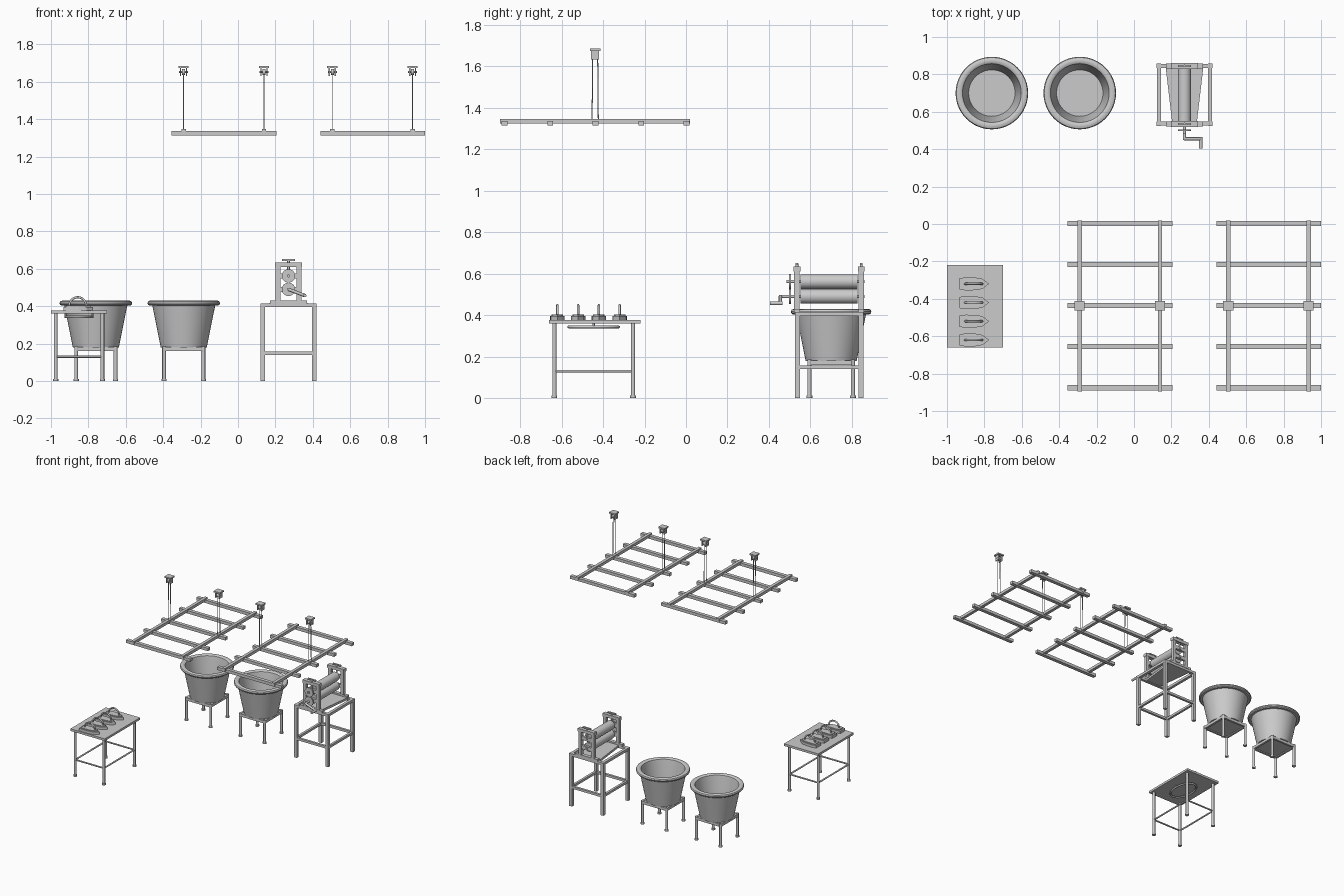
import bpy, bmesh
from math import pi, sin, cos
from mathutils import Vector

if "Cube" in bpy.data.objects:
    bpy.data.objects.remove(bpy.data.objects["Cube"])


def finish(name, bm, smooth=False):
    bmesh.ops.recalc_face_normals(bm, faces=bm.faces)
    me = bpy.data.meshes.new(name)
    bm.to_mesh(me)
    bm.free()
    ob = bpy.data.objects.new(name, me)
    bpy.context.collection.objects.link(ob)
    if smooth:
        bpy.ops.object.select_all(action='DESELECT')
        ob.select_set(True)
        bpy.context.view_layer.objects.active = ob
        bpy.ops.object.shade_smooth_by_angle(angle=0.6)
    return ob


def box(name, x0, x1, y0, y1, z0, z1):
    bm = bmesh.new()
    bmesh.ops.create_cube(bm, size=1)
    for v in bm.verts:
        v.co = ((x0 + x1) / 2 + v.co.x * (x1 - x0), (y0 + y1) / 2 + v.co.y * (y1 - y0),
                (z0 + z1) / 2 + v.co.z * (z1 - z0))
    return finish(name, bm)


def rod(name, a, b, r, r2=None, seg=16):
    a, b = Vector(a), Vector(b)
    d = b - a
    bm = bmesh.new()
    bmesh.ops.create_cone(bm, cap_ends=True, segments=seg, radius1=r,
                          radius2=r if r2 is None else r2, depth=d.length)
    bm.transform(d.to_track_quat('Z', 'Y').to_matrix().to_4x4())
    bmesh.ops.translate(bm, vec=(a + b) / 2, verts=bm.verts)
    return finish(name, bm, True)


def prism(name, pts, z0, z1):
    bm = bmesh.new()
    f = bm.faces.new([bm.verts.new((x, y, z0)) for x, y in pts])
    g = bmesh.ops.extrude_face_region(bm, geom=[f])['geom']
    bmesh.ops.translate(bm, vec=(0, 0, z1 - z0),
                        verts=[v for v in g if isinstance(v, bmesh.types.BMVert)])
    return finish(name, bm)


def lathe(name, prof, x, y, seg=48):
    bm = bmesh.new()
    vs = [bm.verts.new((r, 0, z)) for r, z in prof]
    es = [bm.edges.new(p) for p in zip(vs, vs[1:])]
    bmesh.ops.spin(bm, geom=vs + es, cent=(0, 0, 0), axis=(0, 0, 1), angle=2 * pi, steps=seg)
    bmesh.ops.remove_doubles(bm, verts=bm.verts, dist=1e-5)
    bmesh.ops.translate(bm, vec=(x, y, 0), verts=bm.verts)
    return finish(name, bm, True)


def tube(name, pts, r, cyclic=False):
    cu = bpy.data.curves.new(name, 'CURVE')
    cu.dimensions = '3D'
    cu.bevel_depth, cu.bevel_resolution, cu.use_fill_caps = r, 2, True
    sp = cu.splines.new('POLY')
    sp.points.add(len(pts) - 1)
    for p, c in zip(sp.points, pts):
        p.co = (*c, 1)
    sp.use_cyclic_u = cyclic
    ob = bpy.data.objects.new(name, cu)
    bpy.context.collection.objects.link(ob)


# Wash tubs on four-legged stands
RIM = [(0.172 + 0.004, 0.417)]
TUB = [(0, 0.18), (0.123, 0.18), (0.168, 0.403), (0.184, 0.403), (0.192, 0.409), (0.194, 0.417),
       (0.190, 0.426), (0.180, 0.43), (0.166, 0.43), (0.157, 0.424), (0.154, 0.41),
       (0.124, 0.20), (0, 0.20)]
for cx in (-0.76, -0.29):
    cy, o = 0.70, 0.105
    lathe("wash_tub", TUB, cx, cy)
    box("tub_stand_top", cx - o, cx + o, cy - o, cy + o, 0.168, 0.18)
    for s in (-1, 1):
        box("tub_stand_rail", cx - o, cx + o, cy + s * o - 0.008, cy + s * o + 0.008, 0.16, 0.182)
        box("tub_stand_rail", cx + s * o - 0.008, cx + s * o + 0.008, cy - o, cy + o, 0.16, 0.182)
        for t in (-1, 1):
            x, y = cx + s * o, cy + t * o
            rod("tub_stand_leg", (x, y, 0), (x, y, 0.185), 0.010)
            rod("tub_stand_foot", (x, y, 0), (x, y, 0.012), 0.014)

# Ironing table
box("table_top", -1.0, -0.70, -0.66, -0.22, 0.36, 0.377)
XS, YS = (-0.975, -0.725), (-0.635, -0.255)
for x in XS:
    rod("table_side_rail", (x, YS[0], 0.13), (x, YS[1], 0.13), 0.006)
    for y in YS:
        rod("table_leg", (x, y, 0), (x, y, 0.36), 0.010)
        rod("table_foot", (x, y, 0), (x, y, 0.012), 0.014)
for y in YS:
    rod("table_end_rail", (XS[0], y, 0.13), (XS[1], y, 0.13), 0.006)

# Heating ring under the table
tube("heating_ring", [(-0.85 + 0.072 * cos(i * pi / 24), -0.445 + 0.12 * sin(i * pi / 24), 0.343)
                      for i in range(48)], 0.007, True)
for s in (-1, 1):
    rod("ring_hanger", (-0.85 + s * 0.072, -0.445, 0.343), (-0.85 + s * 0.072, -0.445, 0.362), 0.005)

# Flat irons
for y in (-0.32, -0.42, -0.52, -0.62):
    half = [(-0.932, 0.030), (-0.90, 0.035), (-0.85, 0.034), (-0.81, 0.027)]
    sole = half + [(-0.775, 0)] + [(x, -w) for x, w in reversed(half)]
    prism("iron_body", [(x, y + w) for x, w in sole], 0.377, 0.397)
    prism("iron_top", [(-0.855 + (x + 0.855) * 0.85, y + w * 0.8) for x, w in sole], 0.397, 0.404)
    tube("iron_handle", [(-0.857 + 0.046 * cos(a * pi / 12), y, 0.40 + 0.048 * sin(a * pi / 12))
                         for a in range(13)], 0.006)

# Mangle stand
for x in (0.133, 0.407):
    box("mangle_side_rail", x - 0.011, x + 0.011, 0.535, 0.845, 0.395, 0.415)
    box("mangle_lower_side_rail", x - 0.009, x + 0.009, 0.535, 0.845, 0.14, 0.158)
    for y in (0.537, 0.845):
        box("mangle_leg", x - 0.012, x + 0.012, y - 0.012, y + 0.012, 0, 0.415)
for y in (0.537, 0.845):
    box("mangle_end_rail", 0.12, 0.42, y - 0.011, y + 0.011, 0.395, 0.415)
    box("mangle_lower_end_rail", 0.133, 0.407, y - 0.009, y + 0.009, 0.14, 0.158)
prism("drip_board", [(0.168, 0.85), (0.372, 0.85), (0.335, 0.535), (0.205, 0.535)], 0.40, 0.418)

# Mangle end frames
MX = 0.27
for y in (0.535, 0.845):
    box("frame_base", MX - 0.098, MX + 0.098, y - 0.014, y + 0.014, 0.413, 0.43)
    box("frame_top", MX - 0.072, MX + 0.072, y - 0.016, y + 0.016, 0.61, 0.634)
    for s in (-1, 1):
        box("frame_post", MX + s * 0.056 - 0.013, MX + s * 0.056 + 0.013, y - 0.013, y + 0.013, 0.42, 0.62)
    for z in (0.562, 0.49):
        box("bearing_block", MX - 0.045, MX + 0.045, y - 0.009, y + 0.009, z - 0.014, z + 0.014)
    rod("pressure_screw", (MX, y, 0.575), (MX, y, 0.648), 0.007)
    box("screw_handle", MX - 0.035, MX + 0.035, y - 0.006, y + 0.006, 0.643, 0.652)

# Rollers, gears and crank
for z in (0.562, 0.49):
    rod("roller", (MX, 0.552, z), (MX, 0.828, z), 0.035, seg=32)
    rod("roller_shaft", (MX, 0.485 if z > 0.5 else 0.45, z), (MX, 0.86, z), 0.008)
    rod("gear", (MX, 0.496, z), (MX, 0.506, z), 0.036, seg=24)
tube("crank_arm", [(MX, 0.455, 0.49), (0.357, 0.455, 0.457)], 0.009)
rod("crank_grip", (0.357, 0.465, 0.457), (0.357, 0.405, 0.457), 0.009)

# Hanging drying racks with pulleys
for x0 in (-0.355, 0.44):
    for y in (0.003, -0.216, -0.436, -0.655, -0.875):
        box("rack_slat", x0, x0 + 0.56, y - 0.014, y + 0.014, 1.314, 1.337)
    for x in (x0 + 0.064, x0 + 0.494):
        box("rack_rail", x - 0.012, x + 0.012, -0.896, 0.02, 1.325, 1.347)
        yc = -0.438
        box("pulley_plate", x - 0.027, x + 0.027, yc - 0.025, yc + 0.025, 1.674, 1.685)
        for s in (-1, 1):
            box("pulley_cheek", x + s * 0.016 - 0.003, x + s * 0.016 + 0.003, yc - 0.019, yc + 0.019, 1.632, 1.675)
            rod("rope", (x, yc + s * 0.012, 1.65), (x, yc + s * 0.015, 1.34), 0.0025, seg=8)
        rod("pulley_wheel", (x - 0.008, yc, 1.652), (x + 0.008, yc, 1.652), 0.017, seg=24)
        rod("pulley_axle", (x - 0.024, yc, 1.652), (x + 0.024, yc, 1.652), 0.005)
